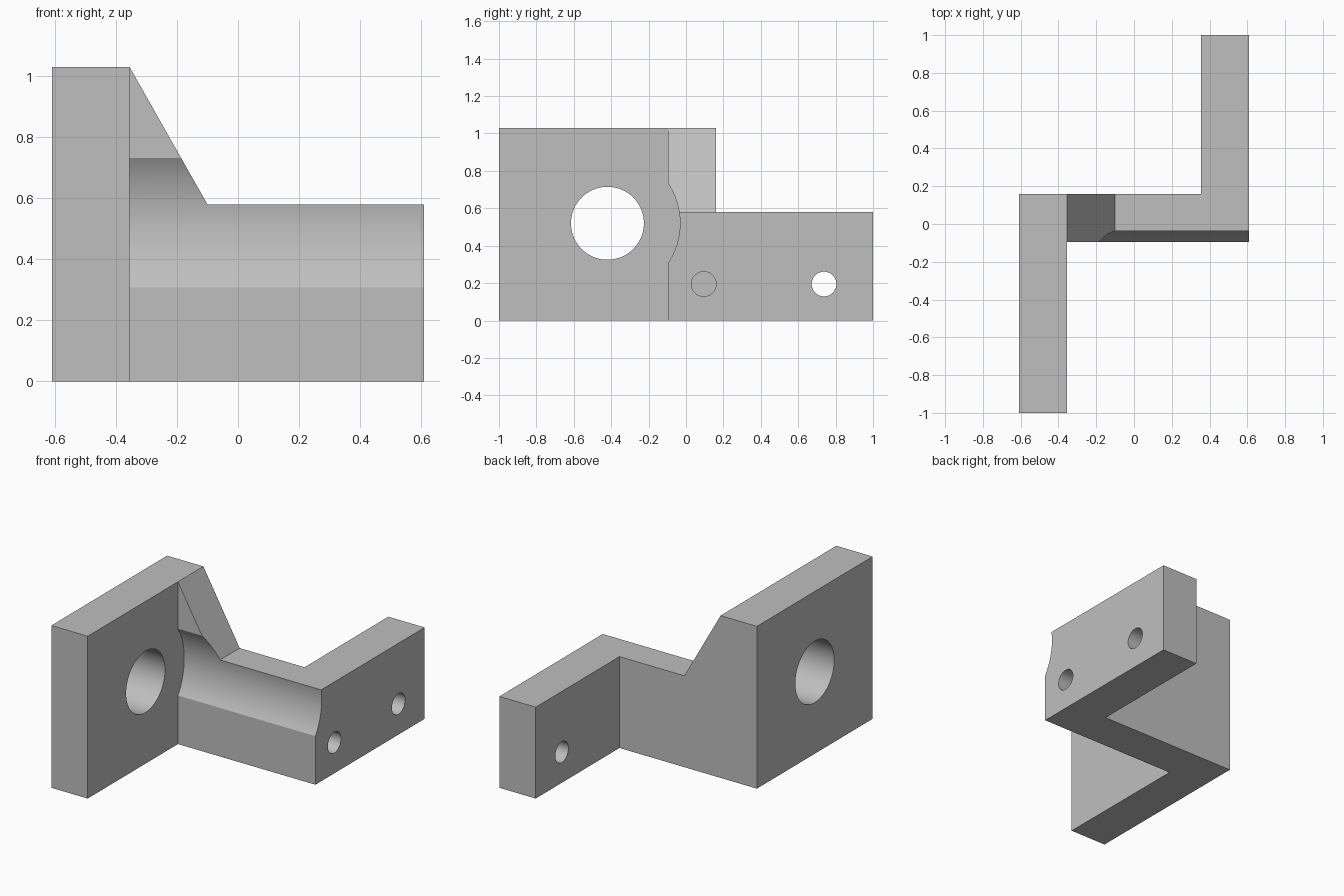
import bpy, bmesh, math
from mathutils import Matrix, Vector

cube = bpy.data.objects.get("Cube")
if cube:
    bpy.data.objects.remove(cube, do_unlink=True)

# Main dimensions
X, Y = 0.61, 1.0               # half extents
T = 0.255                      # wall thickness
FRONT, BACK = -0.095, 0.16     # web faces
TALL, LOW = 1.03, 0.58         # plate and flange heights
BORE_Y, BORE_Z = -0.42, 0.52   # bore axis, shared with the web relief

grey = bpy.data.materials.new("machined_grey")
grey.use_nodes = True
colour = (0.52, 0.52, 0.52, 1)
grey.diffuse_color = colour
grey.node_tree.nodes["Principled BSDF"].inputs["Base Color"].default_value = colour


def make_object(name, bm):
    bmesh.ops.recalc_face_normals(bm, faces=bm.faces)
    mesh = bpy.data.meshes.new(name)
    bm.to_mesh(mesh)
    bm.free()
    mesh.materials.append(grey)
    obj = bpy.data.objects.new(name, mesh)
    bpy.context.collection.objects.link(obj)
    return obj


def prism(name, points, direction):
    bm = bmesh.new()
    face = bm.faces.new([bm.verts.new(p) for p in points])
    new = bmesh.ops.extrude_face_region(bm, geom=[face])["geom"]
    bmesh.ops.translate(bm, vec=Vector(direction),
                        verts=[v for v in new if isinstance(v, bmesh.types.BMVert)])
    return make_object(name, bm)


def rod(name, x0, x1, y, z, radius, sides=96):
    bm = bmesh.new()
    place = Matrix.Translation(((x0 + x1) / 2, y, z)) @ Matrix.Rotation(math.pi / 2, 4, "Y")
    bmesh.ops.create_cone(bm, cap_ends=True, segments=sides, radius1=radius,
                          radius2=radius, depth=x1 - x0, matrix=place)
    return make_object(name, bm)


# Z-shaped plan: bore plate, cross web and flange in one solid
plan = [(-X, -Y), (-X + T, -Y), (-X + T, FRONT), (X, FRONT),
        (X, Y), (X - T, Y), (X - T, BACK), (-X, BACK)]
bracket = prism("bracket", [(x, y, 0) for x, y in plan], (0, 0, TALL))

# Sloped shoulder and lowered top of web and flange
slope = (TALL - LOW) / 0.255
over = 0.2
shoulder = [(-X + T - over / slope, TALL + over), (-0.1, LOW),
            (X + over, LOW), (X + over, TALL + over)]
cutters = [
    prism("shoulder_cutter", [(x, -Y - over, z) for x, z in shoulder], (0, 2 * Y + 2 * over, 0)),
    # Curved relief along the web, concentric with the bore
    rod("relief_cutter", -X + T, X + over, BORE_Y, BORE_Z, 0.388, 192),
    rod("bore_cutter", -X - over, -X + T + 0.05, BORE_Y, BORE_Z, 0.195),
    # Screw holes: blind one into the web, through one in the flange
    rod("blind_hole_cutter", X - T, X + over, 0.095, 0.195, 0.066, 64),
    rod("through_hole_cutter", X - T - over, X + over, 0.738, 0.195, 0.066, 64),
]

bpy.ops.object.select_all(action="DESELECT")
bpy.context.view_layer.objects.active = bracket
bracket.select_set(True)
for cutter in cutters:
    cutter.hide_render = True
    mod = bracket.modifiers.new(cutter.name, "BOOLEAN")
    mod.operation = "DIFFERENCE"
    mod.solver = "EXACT"
    mod.object = cutter
    bpy.ops.object.modifier_apply(modifier=mod.name)
    bpy.data.objects.remove(cutter, do_unlink=True)

bpy.ops.object.shade_smooth_by_angle(angle=math.radians(25))
